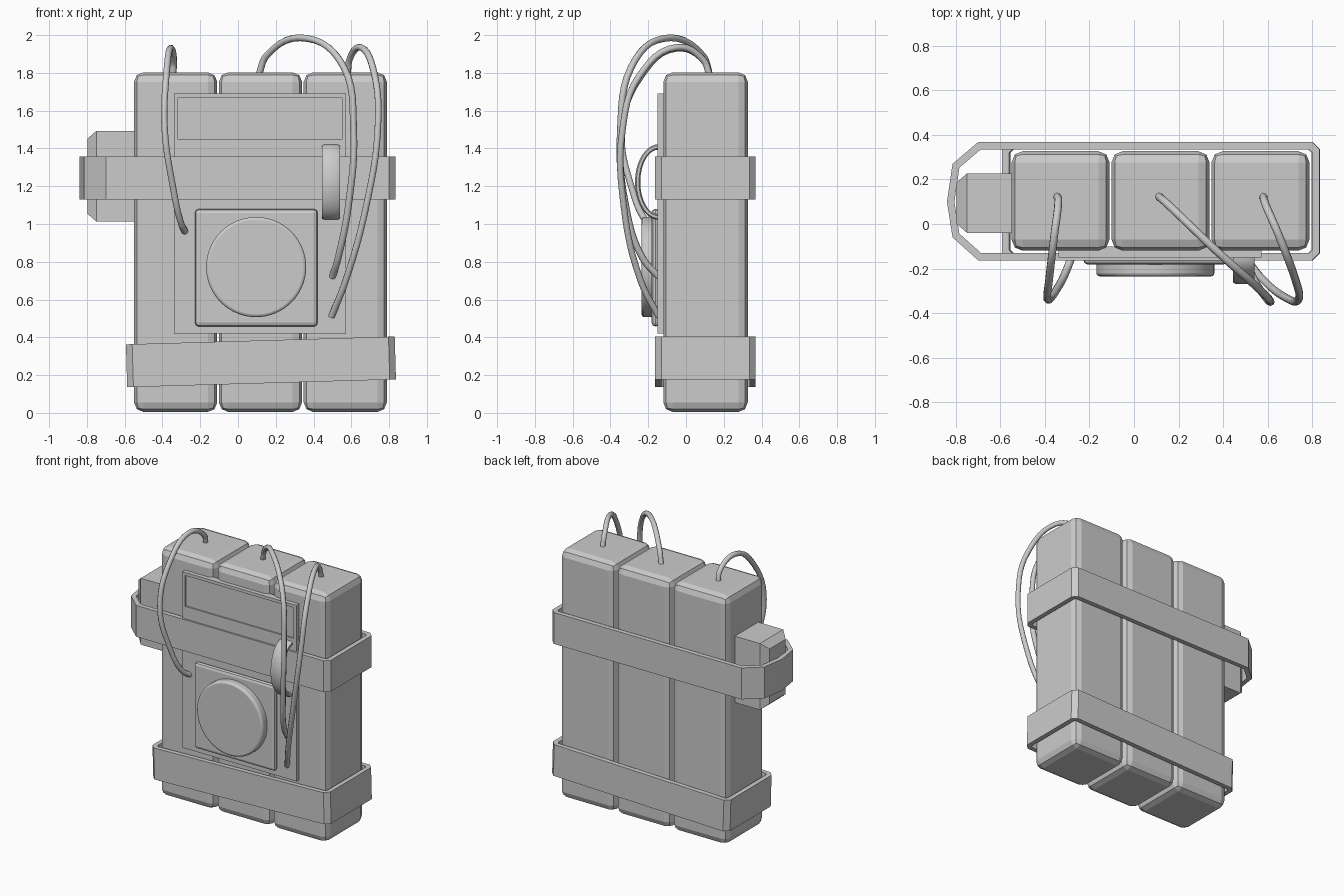
import bpy, bmesh, math
from mathutils import Matrix

if "Cube" in bpy.data.objects:
    bpy.data.objects.remove(bpy.data.objects["Cube"])


def make(name, bm):
    bmesh.ops.recalc_face_normals(bm, faces=bm.faces[:])
    me = bpy.data.meshes.new(name)
    bm.to_mesh(me)
    bm.free()
    ob = bpy.data.objects.new(name, me)
    bpy.context.collection.objects.link(ob)
    return ob


def bevel(ob, width, segments=1):
    m = ob.modifiers.new("bevel", 'BEVEL')
    m.width, m.segments = width, segments
    m.limit_method = 'ANGLE'
    return ob


def box(name, x, y, z):
    bm = bmesh.new()
    size = (x[1] - x[0], y[1] - y[0], z[1] - z[0])
    mid = (sum(x) / 2, sum(y) / 2, sum(z) / 2)
    bmesh.ops.create_cube(bm, size=1, matrix=Matrix.Translation(mid) @ Matrix.Diagonal((*size, 1)))
    return make(name, bm)


def smooth(ob, angle=40):
    bpy.ops.object.select_all(action='DESELECT')
    ob.select_set(True)
    bpy.context.view_layer.objects.active = ob
    bpy.ops.object.shade_smooth_by_angle(angle=math.radians(angle))


def inset_outline(pts, t):
    # offset a counter-clockwise closed outline inward by t
    out = []
    n = len(pts)
    for i in range(n):
        (ax, ay), (bx, by), (cx, cy) = pts[i - 1], pts[i], pts[(i + 1) % n]
        l1, l2 = math.hypot(bx - ax, by - ay), math.hypot(cx - bx, cy - by)
        n1 = (-(by - ay) / l1, (bx - ax) / l1)
        n2 = (-(cy - by) / l2, (cx - bx) / l2)
        k = t / (1 + n1[0] * n2[0] + n1[1] * n2[1])
        out.append((bx + (n1[0] + n2[0]) * k, by + (n1[1] + n2[1]) * k))
    return out


def strap(name, outline, z0, z1, slope=0.0, t=0.033):
    bm = bmesh.new()
    rings = []
    for pts, z in ((outline, z0), (outline, z1), (inset_outline(outline, t), z1), (inset_outline(outline, t), z0)):
        rings.append([bm.verts.new((x - slope * (z - (z0 + z1) / 2), y, z + slope * x)) for x, y in pts])
    n = len(outline)
    for r in range(4):
        a, b = rings[r], rings[(r + 1) % 4]
        for i in range(n):
            j = (i + 1) % n
            bm.faces.new((a[i], a[j], b[j], b[i]))
    return make(name, bm)


# Three charge-like blocks
for i in range(3):
    x = -0.55 + i * 0.449
    bevel(box(f"block_{i + 1}", (x, x + 0.44), (-0.12, 0.327), (0.005, 1.803)), 0.05, 2)

# Straps around the blocks
strap("upper_strap", [(-0.815, -0.06), (-0.70, -0.163), (0.80, -0.163), (0.833, -0.13), (0.833, 0.335),
                      (0.80, 0.368), (-0.70, 0.368), (-0.815, 0.27), (-0.84, 0.10)], 1.13, 1.357)
strap("lower_strap", [(-0.59, -0.13), (-0.557, -0.163), (0.80, -0.163), (0.833, -0.13), (0.833, 0.335),
                      (0.80, 0.368), (-0.557, 0.368), (-0.59, 0.335)], 0.153, 0.38, slope=0.029)

# Side box with a chamfered outer end
bm = bmesh.new()
rings = []
for x, d in ((-0.54, 0), (-0.75, 0), (-0.798, 0.042)):
    y0, y1, z0, z1 = -0.04 + d, 0.227 - d, 1.013 + d, 1.493 - d
    rings.append([bm.verts.new((x, y, z)) for y, z in ((y0, z0), (y1, z0), (y1, z1), (y0, z1))])
for a, b in zip(rings, rings[1:]):
    for i in range(4):
        bm.faces.new((a[i], a[i - 1], b[i - 1], b[i]))
bm.faces.new(rings[0])
bm.faces.new(rings[-1])
make("side_box", bm)

# Front panel with shallow recessed window
panel = box("front_panel", (-0.34, 0.573), (-0.15, -0.10), (0.42, 1.692))
cutter = box("window_cutter", (-0.318, 0.55), (-0.20, -0.14), (1.447, 1.67))
cutter.hide_render = True
cutter.hide_set(True)
cut = panel.modifiers.new("window", 'BOOLEAN')
cut.object, cut.operation, cut.solver = cutter, 'DIFFERENCE', 'EXACT'

# Dial base plate and round dial
bevel(box("dial_plate", (-0.228, 0.422), (-0.182, -0.14), (0.457, 1.08)), 0.025, 2)
bm = bmesh.new()
bmesh.ops.create_cone(bm, cap_ends=True, segments=64, radius1=0.265, radius2=0.265, depth=0.07,
                      matrix=Matrix.Translation((0.096, -0.20, 0.772)) @ Matrix.Rotation(math.pi / 2, 4, 'X'))
smooth(bevel(make("dial", bm), 0.015, 3))

# Arched band handle
bm = bmesh.new()
rings = []
N = 20
for i in range(N + 1):
    a = math.pi * i / N
    c, s = math.cos(a), math.sin(a)
    ring = []
    for dx, r in ((-0.048, -0.007), (-0.034, 0), (0.034, 0), (0.048, -0.007),
                  (0.048, -0.021), (0.034, -0.028), (-0.034, -0.028), (-0.048, -0.021)):
        ring.append(bm.verts.new((0.493 + dx, -0.145 - (0.125 + r) * s, 1.222 + (0.2 + r) * c)))
    rings.append(ring)
for a, b in zip(rings, rings[1:]):
    for i in range(8):
        bm.faces.new((a[i], a[i - 1], b[i - 1], b[i]))
bm.faces.new(rings[0])
bm.faces.new(rings[-1])
smooth(make("handle", bm), 50)

# Wires from block tops to the panel
wires = {
    "left_wire": [(-0.345, 0.125, 1.79), (-0.34, 0.10, 1.86), (-0.358, -0.05, 1.93), (-0.38, -0.24, 1.78),
                  (-0.388, -0.338, 1.50), (-0.345, -0.29, 1.20), (-0.30, -0.20, 1.0), (-0.28, -0.145, 0.96)],
    "middle_wire": [(0.11, 0.125, 1.79), (0.15, 0.09, 1.89), (0.37, -0.12, 1.982), (0.56, -0.29, 1.83),
                    (0.612, -0.347, 1.50), (0.585, -0.32, 1.10), (0.53, -0.23, 0.82), (0.50, -0.145, 0.72)],
    "right_wire": [(0.58, 0.125, 1.79), (0.59, 0.09, 1.87), (0.65, -0.05, 1.935), (0.725, -0.25, 1.78),
                   (0.74, -0.336, 1.50), (0.68, -0.33, 1.10), (0.57, -0.24, 0.70), (0.495, -0.145, 0.51)],
}
for name, pts in wires.items():
    cu = bpy.data.curves.new(name, 'CURVE')
    cu.dimensions = '3D'
    cu.bevel_depth, cu.bevel_resolution = 0.018, 2
    cu.resolution_u, cu.use_fill_caps = 6, True
    sp = cu.splines.new('BEZIER')
    sp.bezier_points.add(len(pts) - 1)
    for bp, co in zip(sp.bezier_points, pts):
        bp.co = co
        bp.handle_left_type = bp.handle_right_type = 'AUTO'
    bpy.context.collection.objects.link(bpy.data.objects.new(name, cu))
